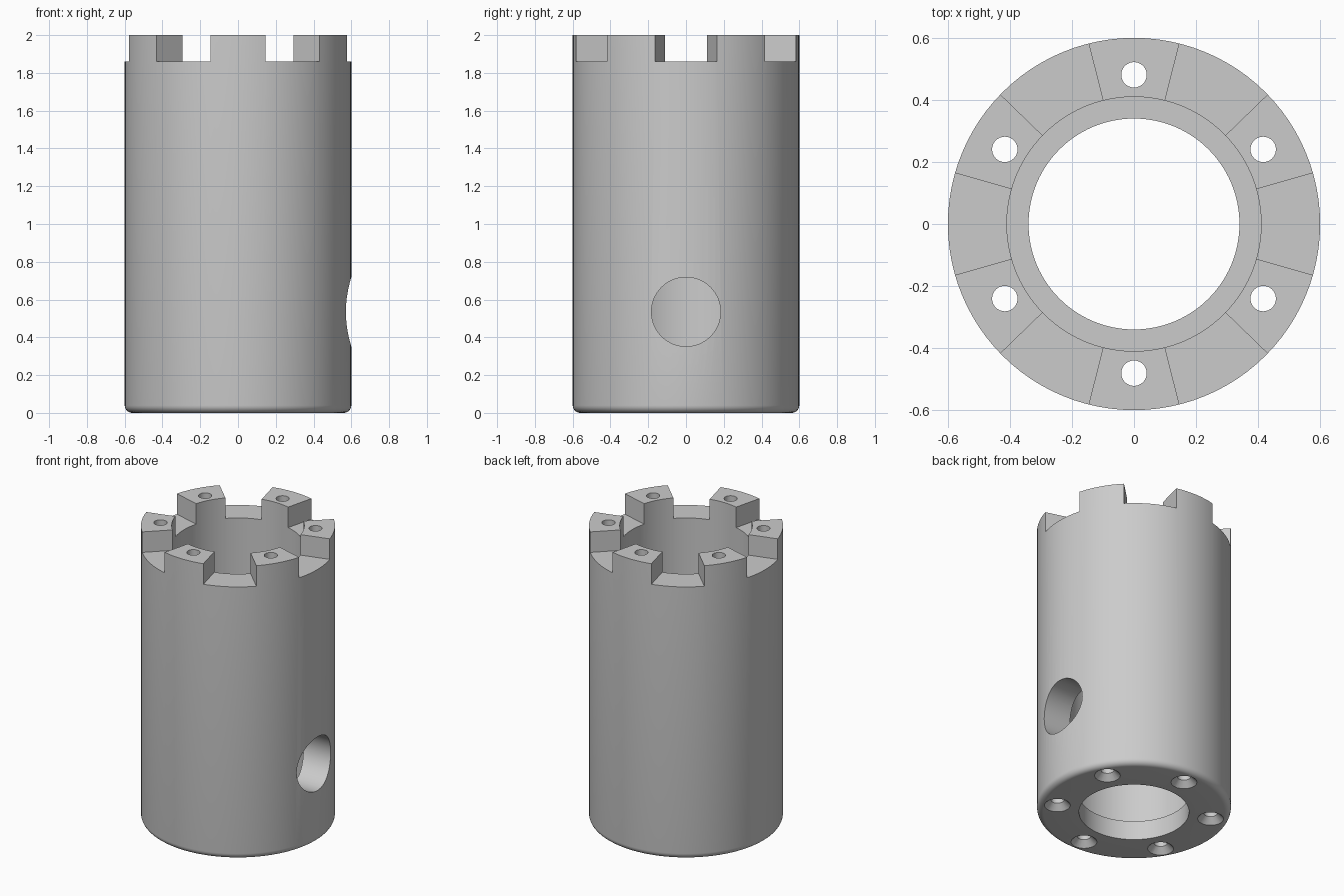
import bpy, bmesh
from math import sin, cos, pi, radians
from mathutils import Matrix

cube = bpy.data.objects.get("Cube")
if cube:
    bpy.data.objects.remove(cube, do_unlink=True)

R_OUT, R_BORE, R_LIP = 0.6, 0.41, 0.34
HEIGHT, SLOT_Z, LEDGE_Z, FILLET = 2.0, 1.86, 0.13, 0.04
COUNT = 6

steel = bpy.data.materials.new("grey metal")
steel.use_nodes = True
grey = (0.6, 0.6, 0.6, 1)
steel.diffuse_color = grey
steel.node_tree.nodes["Principled BSDF"].inputs["Base Color"].default_value = grey


def turned(bm, profile, segments, matrix=Matrix()):
    """Revolve a closed (radius, height) outline around z; radius 0 makes a pole."""
    rings = []
    for r, z in profile:
        n = segments if r else 1
        rings.append([bm.verts.new(matrix @ Matrix.Rotation(2 * pi * i / segments, 4, "Z")
                                   @ Matrix.Translation((r, 0, z)).translation)
                      for i in range(n)])
    for a, b in zip(rings, rings[1:] + rings[:1]):
        if len(a) == len(b) == 1:
            continue
        for i in range(segments):
            j = (i + 1) % segments
            corners = [a[i % len(a)], a[j % len(a)], b[j % len(b)], b[i % len(b)]]
            bm.faces.new(list(dict.fromkeys(corners)))


def wedge(bm, angle, half):
    """Radial prism that cuts one slot through the upper rim."""
    outline = [(0.3, -half), (0.8, -half), (0.8, half), (0.3, half)]
    base = [bm.verts.new((r * cos(angle + t), r * sin(angle + t), SLOT_Z)) for r, t in outline]
    face = bm.faces.new(base)
    top = bmesh.ops.extrude_face_region(bm, geom=[face])["geom"]
    bmesh.ops.translate(bm, vec=(0, 0, 0.3),
                        verts=[v for v in top if isinstance(v, bmesh.types.BMVert)])


def finish(bm, name):
    bmesh.ops.recalc_face_normals(bm, faces=bm.faces)
    mesh = bpy.data.meshes.new(name)
    bm.to_mesh(mesh)
    bm.free()
    mesh.materials.append(steel)
    obj = bpy.data.objects.new(name, mesh)
    bpy.context.collection.objects.link(obj)
    return obj


# Sleeve with rounded lower edge and an inner lip at the bottom
fillet = [(R_OUT - FILLET + FILLET * sin(t), FILLET - FILLET * cos(t))
          for t in (pi / 2 * i / 6 for i in range(7))]
bm = bmesh.new()
turned(bm, [(R_LIP, 0)] + fillet + [(R_OUT, HEIGHT), (R_BORE, HEIGHT),
                                    (R_BORE, LEDGE_Z), (R_LIP, LEDGE_Z)], 96)
body = finish(bm, "castellated_sleeve")

# Cutters: rim slots, countersunk bolt holes and one side port
bm = bmesh.new()
for k in range(COUNT):
    wedge(bm, k * 2 * pi / COUNT, radians(15.9))
    a = (k + 0.5) * 2 * pi / COUNT
    turned(bm, [(0, -0.02), (0.1, -0.02), (0.041, 0.039), (0.041, 2.1), (0, 2.1)], 32,
           Matrix.Translation((0.481 * cos(a), 0.481 * sin(a), 0)))
turned(bm, [(0, 0.3), (0.183, 0.3), (0.183, 0.8), (0, 0.8)], 64,
       Matrix.Translation((0, 0, 0.535)) @ Matrix.Rotation(pi / 2, 4, "Y"))
cutter = finish(bm, "hole_cutter")
cutter.hide_render = True

cut = body.modifiers.new("holes and slots", "BOOLEAN")
cut.operation = "DIFFERENCE"
cut.solver = "EXACT"
cut.object = cutter

bpy.ops.object.select_all(action="DESELECT")
body.select_set(True)
bpy.context.view_layer.objects.active = body
bpy.ops.object.modifier_apply(modifier=cut.name)
bpy.data.objects.remove(cutter, do_unlink=True)
bpy.ops.object.shade_smooth_by_angle(angle=radians(30))
